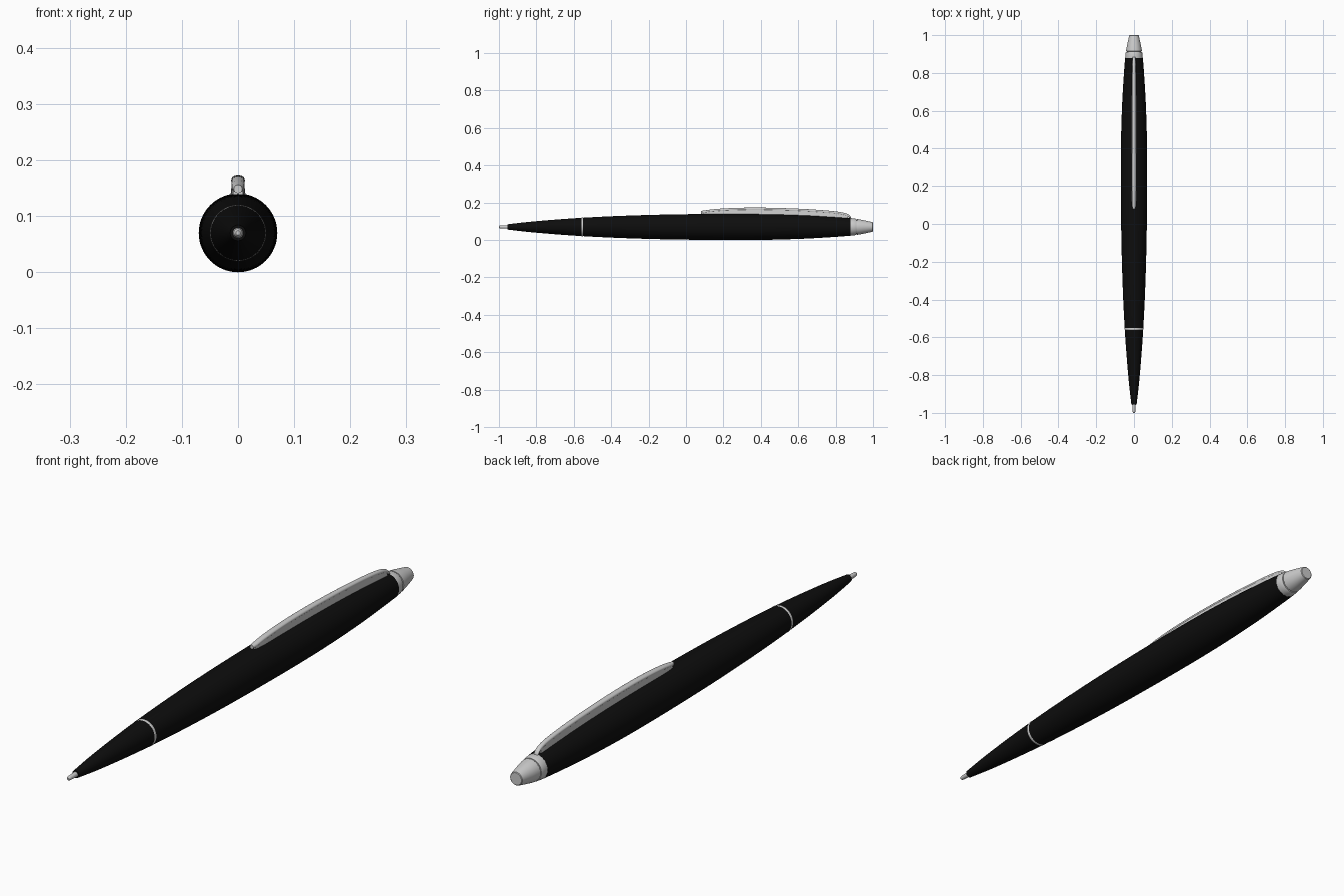
import bpy, bmesh, math

if "Cube" in bpy.data.objects:
    bpy.data.objects.remove(bpy.data.objects["Cube"])

AXIS_Z = 0.07


def material(name, v):
    m = bpy.data.materials.new(name)
    m.diffuse_color = (v, v, v, 1)
    m.use_nodes = True
    m.node_tree.nodes["Principled BSDF"].inputs["Base Color"].default_value = m.diffuse_color
    return m


black = material("black", 0.004)
silver = material("silver", 0.6)


def loft(name, rings, mat, angle=30):
    """Skin closed rings of points and cap both ends."""
    bm = bmesh.new()
    vs = [[bm.verts.new(p) for p in r] for r in rings]
    n = len(vs[0])
    for a, b in zip(vs, vs[1:]):
        for i in range(n):
            j = (i + 1) % n
            bm.faces.new((a[i], a[j], b[j], b[i]))
    bm.faces.new(vs[0])
    bm.faces.new(vs[-1])
    bmesh.ops.recalc_face_normals(bm, faces=bm.faces)
    me = bpy.data.meshes.new(name)
    bm.to_mesh(me)
    bm.free()
    ob = bpy.data.objects.new(name, me)
    bpy.context.collection.objects.link(ob)
    me.materials.append(mat)
    bpy.ops.object.select_all(action='DESELECT')
    ob.select_set(True)
    bpy.context.view_layer.objects.active = ob
    bpy.ops.object.shade_smooth_by_angle(angle=math.radians(angle))
    return ob


def ellipse(y, z, rx, rz, n=64):
    return [(rx * math.cos(2 * math.pi * i / n), y, z + rz * math.sin(2 * math.pi * i / n))
            for i in range(n)]


def turned(name, profile, mat):
    return loft(name, [ellipse(y, AXIS_Z, r, r) for y, r in profile], mat)


def interp(pts, y):
    """Smooth (Catmull-Rom style) lookup in a list of (y, value)."""
    for i in range(len(pts) - 1):
        (y0, a), (y1, b) = pts[i], pts[i + 1]
        if y <= y1 or i == len(pts) - 2:
            p, q = pts[max(i - 1, 0)], pts[min(i + 2, len(pts) - 1)]
            h = y1 - y0
            t = (y - y0) / h
            m0 = (b - p[1]) / (y1 - p[0]) * h
            m1 = (q[1] - a) / (q[0] - y0) * h
            return ((2*t**3 - 3*t*t + 1) * a + (t**3 - 2*t*t + t) * m0
                    + (3*t*t - 2*t**3) * b + (t**3 - t*t) * m1)


def span(a, b, n):
    return [a + (b - a) * i / n for i in range(n + 1)]


BODY = [(-0.955, 0.014), (-0.85, 0.026), (-0.7, 0.039), (-0.555, 0.049), (-0.4, 0.057),
        (-0.2, 0.064), (0, 0.068), (0.25, 0.07), (0.45, 0.0685), (0.65, 0.062),
        (0.8, 0.053), (0.88, 0.047)]


def body_r(y):
    return interp(BODY, y)


# Barrel halves, divider ring and writing tip
turned("front_barrel", [(y, body_r(y)) for y in span(-0.955, -0.559, 16)], black)
turned("rear_barrel", [(y, body_r(y)) for y in span(-0.551, 0.88, 40)], black)
turned("divider_ring", [(-0.56, 0.0488), (-0.5585, 0.0496), (-0.5515, 0.0499), (-0.55, 0.0492)], silver)
turned("writing_tip", [(-1, 0.004), (-0.997, 0.0065), (-0.99, 0.008), (-0.965, 0.009), (-0.95, 0.0095)], silver)

# Collar and push button
turned("collar", [(0.87, 0.046), (0.88, 0.0465), (0.895, 0.0455), (0.909, 0.0435), (0.911, 0.0425)], silver)
turned("push_button", [(0.905, 0.037), (0.914, 0.037), (0.915, 0.042), (0.925, 0.041), (0.95, 0.036),
                       (0.975, 0.0305), (0.992, 0.0265), (0.998, 0.025), (1.0, 0.0225)], silver)

# Clip: arched rod on top
ROD = [(0.08, 0.148), (0.15, 0.1575), (0.27, 0.1645), (0.42, 0.1655), (0.58, 0.161),
       (0.72, 0.153), (0.82, 0.143), (0.86, 0.1335), (0.878, 0.122), (0.885, 0.108)]
ROD_W = [(0.08, 0.0075), (0.1, 0.011), (0.3, 0.012), (0.6, 0.011), (0.82, 0.0095), (0.885, 0.009)]
ys = span(0.08, 0.84, 40) + span(0.845, 0.885, 10)
loft("clip_rod", [ellipse(y, interp(ROD, y), interp(ROD_W, y), 0.0075, 20) for y in ys], silver, 50)

# Clip: web filling the space between the rod and the barrel
web = []
for y in span(0.09, 0.865, 40):
    top = interp(ROD, y)
    low = AXIS_Z + body_r(y) - 0.006
    w = interp(ROD_W, y)
    t = min(1, (y - 0.08) / 0.05)
    wb = w * 0.85 + 0.0035 * t
    web.append([(-wb, y, low), (wb, y, low), (w * 0.85, y, top), (-w * 0.85, y, top)])
loft("clip_web", web, silver)
